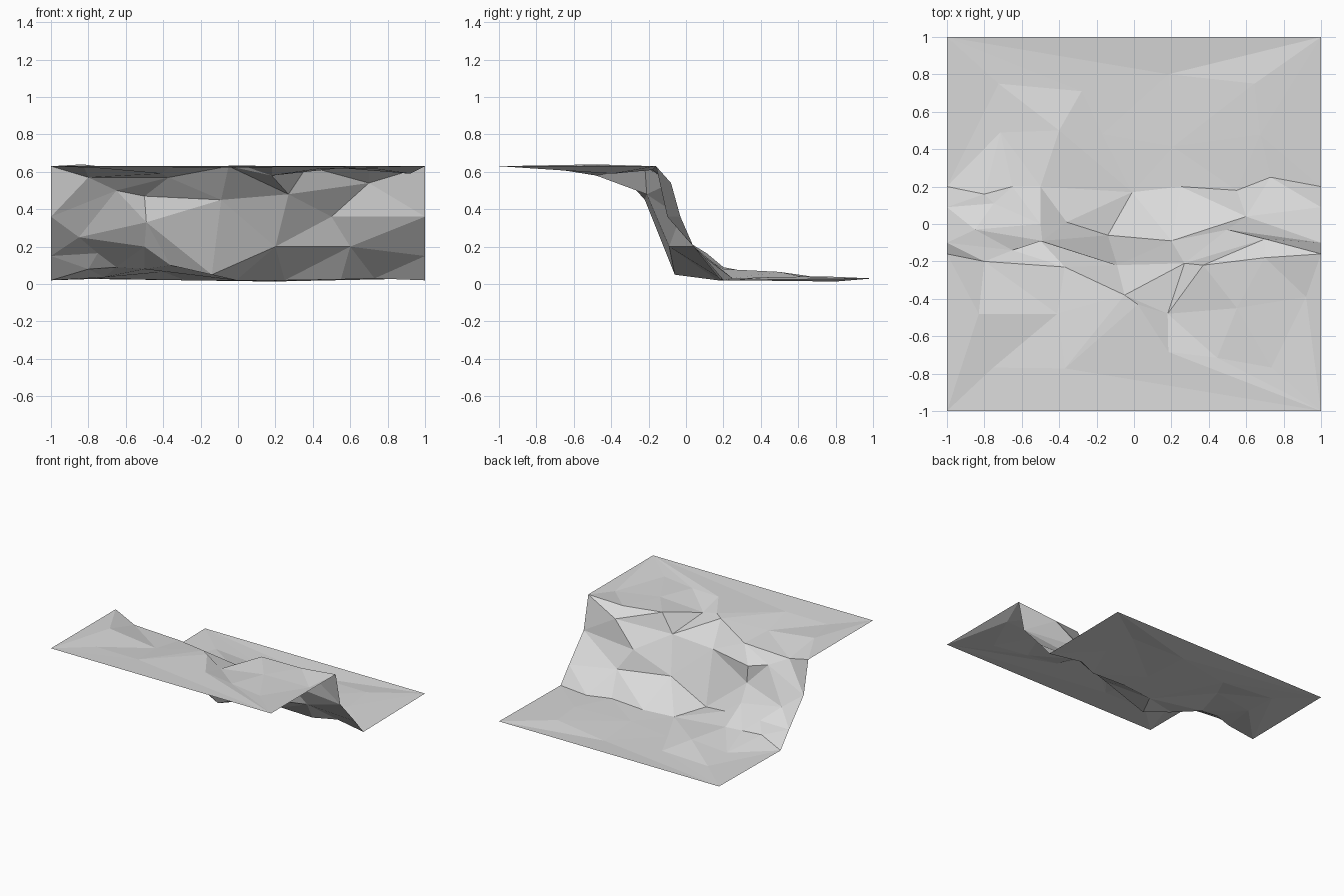
import bpy
import random
from mathutils import Vector
from mathutils.geometry import delaunay_2d_cdt

random.seed(4)

default_cube = bpy.data.objects.get("Cube")
if default_cube:
    bpy.data.objects.remove(default_cube, do_unlink=True)


def make_material(name, colour):
    material = bpy.data.materials.new(name)
    material.use_nodes = True
    material.diffuse_color = colour
    shader = material.node_tree.nodes["Principled BSDF"]
    shader.inputs["Base Color"].default_value = colour
    return material


def scatter(columns, rows, height, spread):
    """Loose, slightly bumpy points for the nearly flat ground."""
    points = []
    for row in rows:
        for column in columns:
            points.append((
                column + random.uniform(-.1, .1),
                row + random.uniform(-.06, .06),
                height + random.uniform(-spread, spread),
            ))
    return points


def build_sheet(name, points, material):
    """Triangulate along the slope, so that overhangs stay folded."""
    unrolled = [Vector((x, y - 1.1 * z)) for x, y, z in points]
    result = delaunay_2d_cdt(unrolled, [], [], 0, 1e-5)
    faces, originals = result[2], result[3]
    vertices = [points[source[0]] for source in originals]
    mesh = bpy.data.meshes.new(name)
    mesh.from_pydata(vertices, [], faces)
    mesh.materials.append(material)
    mesh.update()
    sheet = bpy.data.objects.new(name, mesh)
    bpy.context.collection.objects.link(sheet)
    return sheet


# Matching side profile, so that neighbouring pieces join up
side_profile = [
    (-1, .63), (-.16, .63), (-.1, .36), (.09, .15), (.2, .02), (1, .03),
]
side_edges = [(side, y, z) for side in (-1, 1) for y, z in side_profile]

# Broken upper rim of the cliff
rim = [
    (-.8, -.2, .57), (-.65, -.14, .5), (-.5, -.09, .47),
    (-.37, -.23, .57), (-.05, -.38, .63), (.02, -.43, .635),
    (.18, -.48, .58), (.27, -.21, .48), (.37, -.22, .63),
    (.7, -.18, .61), (.7, -.08, .54), (.92, -.39, .59),
    (-.41, -.48, .59), (-.83, -.48, .64), (.55, -.45, .62),
]

# Ledges and creases on the rock face
rock_face = [
    (-.49, -.09, .33), (-.09, -.22, .45), (-.14, -.06, .05),
    (-.36, .01, .1), (.5, -.03, .36), (.2, -.09, .2),
    (.6, .04, .2), (-.85, -.03, .25), (-.5, 0, .2),
    (-.75, .11, .165), (-.8, .16, .08),
]

# Foot of the cliff with its low mound
foot = [
    (-.65, .2, .09), (-.5, .2, .08), (-.01, .17, .02),
    (.25, .2, .02), (.55, .18, .025), (.73, .25, .03),
    (-.17, .48, .02), (-.28, .71, .02), (-.4, .5, .065),
]

# Flat ground above and below
plateau = scatter((-.7, -.3, .1, .5, .8), (-.72,), .623, .012)
lowland = scatter((-.8, .15, .65), (.45, .8), .025, .018)

stone = make_material("stone grey", (.7, .7, .7, 1))
build_sheet("cliff_ground",
            side_edges + rim + rock_face + foot + plateau + lowland, stone)
